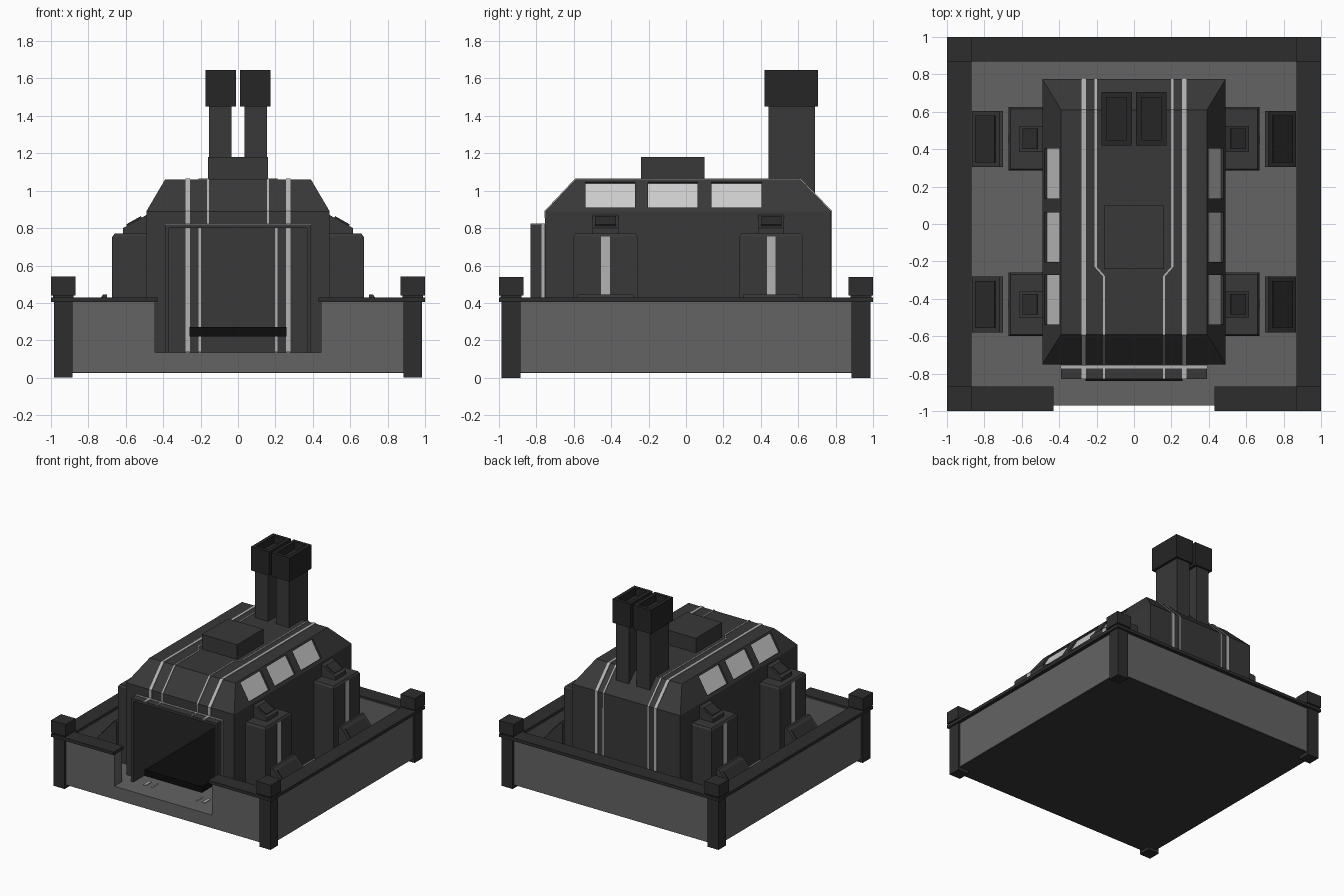
import bpy, bmesh
from math import radians
from mathutils import Matrix, Vector

if "Cube" in bpy.data.objects:
    bpy.data.objects.remove(bpy.data.objects["Cube"])


def material(name, v):
    m = bpy.data.materials.new(name)
    m.diffuse_color = (v, v, v, 1)
    m.use_nodes = True
    m.node_tree.nodes["Principled BSDF"].inputs["Base Color"].default_value = m.diffuse_color
    return m


HULL = material("hull_grey", 0.04)
STONE = material("base_grey", 0.125)
TRIM = material("trim_dark", 0.027)
CAP = material("cap_dark", 0.019)
LIGHT = material("stripe_light", 0.45)
GLASS = material("window_light", 0.55)
BLACK = material("belt_black", 0.004)


def finish(name, bm, mat, mirror=""):
    bmesh.ops.recalc_face_normals(bm, faces=bm.faces)
    me = bpy.data.meshes.new(name)
    bm.to_mesh(me)
    bm.free()
    me.materials.append(mat)
    ob = bpy.data.objects.new(name, me)
    bpy.context.collection.objects.link(ob)
    if mirror:
        mod = ob.modifiers.new("mirror", 'MIRROR')
        mod.use_axis = ("x" in mirror, "y" in mirror, False)
        mod.use_mirror_merge = False
    return ob


def add_box(bm, center, size, tilt=0):
    """Box tilted about the y axis by some degrees."""
    mat = (Matrix.Translation(center) @ Matrix.Rotation(radians(tilt), 4, 'Y')
           @ Matrix.Diagonal((*size, 1)))
    return bmesh.ops.create_cube(bm, size=1, matrix=mat)


def box(name, x, y, z, mat, mirror=""):
    bm = bmesh.new()
    add_box(bm, [(a + b) / 2 for a, b in (x, y, z)], [b - a for a, b in (x, y, z)])
    return finish(name, bm, mat, mirror)


def tilted(name, center, size, tilt, mat, mirror="x"):
    bm = bmesh.new()
    add_box(bm, center, size, tilt)
    return finish(name, bm, mat, mirror)


def prism(name, profile, y, mat, mirror=""):
    """Extrude an x-z profile along y."""
    bm = bmesh.new()
    f = bm.faces.new([bm.verts.new((px, y[0], pz)) for px, pz in profile])
    ext = bmesh.ops.extrude_face_region(bm, geom=[f])
    bmesh.ops.translate(bm, vec=(0, y[1] - y[0], 0),
                        verts=[v for v in ext["geom"] if isinstance(v, bmesh.types.BMVert)])
    return finish(name, bm, mat, mirror)


def loft(name, rings, mat, mirror=""):
    """Stack rectangular rings (x0, x1, y0, y1, z)."""
    bm = bmesh.new()
    loops = [[bm.verts.new(p) for p in ((a, c, z), (b, c, z), (b, d, z), (a, d, z))]
             for a, b, c, d, z in rings]
    bm.faces.new(loops[0])
    bm.faces.new(loops[-1])
    for lo, hi in zip(loops, loops[1:]):
        for i in range(4):
            j = (i + 1) % 4
            bm.faces.new((lo[i], lo[j], hi[j], hi[i]))
    return finish(name, bm, mat, mirror)


def ribbon(name, path, width):
    """Thin light strip following (x, y, z) points, both sides."""
    bm = bmesh.new()
    rows = [[bm.verts.new((x + s * width / 2, y, z)) for s in (-1, 1)] for x, y, z in path]
    for a, b in zip(rows, rows[1:]):
        bm.faces.new((a[0], a[1], b[1], b[0]))
    ob = finish(name, bm, LIGHT, "x")
    mod = ob.modifiers.new("thickness", 'SOLIDIFY')
    mod.thickness, mod.offset = 0.012, 0


def cut(ob, cutter):
    cutter.hide_render = True
    cutter.display_type = 'WIRE'
    mod = ob.modifiers.new("cut", 'BOOLEAN')
    mod.object, mod.solver = cutter, 'EXACT'


# Walled base with an entrance gap at the front
box("base_floor", (-.97, .97), (-.97, .97), (.03, .135), STONE)
box("base_underside", (-.965, .965), (-.965, .965), (.026, .031), HULL)
box("side_wall", (.87, .97), (-.97, .97), (.135, .41), STONE, "x")
box("back_wall", (-.87, .87), (.87, .97), (.135, .41), STONE)
box("front_wall", (.445, .87), (-.97, -.87), (.135, .41), STONE, "x")
box("side_wall_trim", (.87, 1), (-1, 1), (.405, .43), TRIM, "x")
box("back_wall_trim", (-.87, .87), (.87, 1), (.405, .43), TRIM)
box("front_wall_trim", (.43, .87), (-1, -.87), (.405, .43), TRIM, "x")
box("corner_post", (.885, .985), (.885, .985), (0, .41), TRIM, "xy")
box("corner_neck", (.88, .99), (.88, .99), (.43, .44), TRIM, "xy")
box("corner_cap", (.868, 1), (.868, 1), (.44, .54), TRIM, "xy")

# Main hull with sloped shoulders, hollow inside
hull = loft("hull", [(-.49, .49, -.75, .775, .12), (-.49, .49, -.75, .775, .89),
                     (-.39, .39, -.59, .61, 1.06)], HULL)
cut(hull, box("hall_cutter", (-.37, .37), (-.9, .755), (.05, .80), HULL))

# Recessed shoulder windows
bm = bmesh.new()
normal = Vector((.862, 0, .507))
for i, wy in enumerate((-.405, -.07, .27)):
    center = Vector((.438, wy, .978))
    add_box(bm, center, (.04, .265, .158), -30.5)
    tilted(f"window_{i + 1}", center - normal * .02, (.012, .27, .162), -30.5, GLASS)
cut(hull, finish("window_cutter", bm, HULL, "x"))

# Door frame, light seal and conveyor belt
box("door_jamb", (.37, .39), (-.83, -.745), (.135, .82), HULL, "x")
box("door_lintel", (-.37, .37), (-.83, -.745), (.80, .82), HULL)
box("door_seal_side", (.375, .394), (-.772, -.757), (.135, .824), LIGHT, "x")
box("door_seal_top", (-.394, .394), (-.772, -.757), (.81, .824), LIGHT)
box("conveyor_belt", (-.26, .26), (-.84, .72), (.22, .27), BLACK)

# Light stripes over the roof, down the back, and inside the hall
front = [(-.83, .82), (-.75, .82), (-.75, .89), (-.59, 1.06)]
back = [(.61, 1.06), (.775, .89), (.775, .135)]
ribbon("outer_stripe", [(.268, y, z) for y, z in front + back], .024)
ribbon("inner_stripe", [(.16, y, z) for y, z in front]
       + [(.16, -.28, 1.06), (.204, -.23, 1.06)] + [(.204, y, z) for y, z in back], .012)
for sx, w in ((.268, .024), (.204, .012)):
    ribbon("hall_stripe", [(sx, .755, .8), (sx, .755, .135)], w)
    ribbon("threshold_stripe", [(sx, -.83, .135), (sx, -.755, .135)], w)

# Roof box
box("roof_box", (-.16, .16), (-.24, .10), (1.05, 1.18), HULL)

# Twin chimneys with hollow caps
box("chimney_shaft", (.035, .155), (.44, .69), (.85, 1.46), HULL, "x")
bm = bmesh.new()
add_box(bm, (.0935, .5625, 1.5475), (.163, .285, .195))
top = max(bm.faces, key=lambda f: f.calc_center_median().z)
bmesh.ops.inset_region(bm, faces=[top], thickness=.04)
ext = bmesh.ops.extrude_discrete_faces(bm, faces=[top])
hole = ext["faces"][0]
bmesh.ops.translate(bm, vec=(0, 0, -.06), verts=list(hole.verts))
finish("chimney_cap", bm, CAP, "x")

# Side towers with sloped hoods, and low vents beside them
for cy in (-.43, .455):
    loft("tower", [(.48, .67, cy - .17, cy + .17, .13), (.48, .67, cy - .17, cy + .17, .755),
                   (.48, .66, cy - .16, cy + .16, .77)], HULL, "x")
    box("tower_stripe", (.66, .674), (cy - .023, cy + .023), (.14, .755), LIGHT, "x")
    prism("tower_hood", [(.45, .765), (.615, .765), (.615, .80), (.49, .87), (.45, .87)],
          (cy - .07, cy + .07), HULL, "x")
    tilted("hood_panel", (.555, cy, .836), (.014, .11, .09), -60.7, TRIM)
    prism("vent", [(.70, .13), (.70, .445), (.72, .445), (.865, .28), (.865, .13)],
          (cy - .15, cy + .15), HULL, "x")
    tilted("vent_panel", (.7925, cy, .3625), (.014, .25, .16), -41.3, TRIM)
